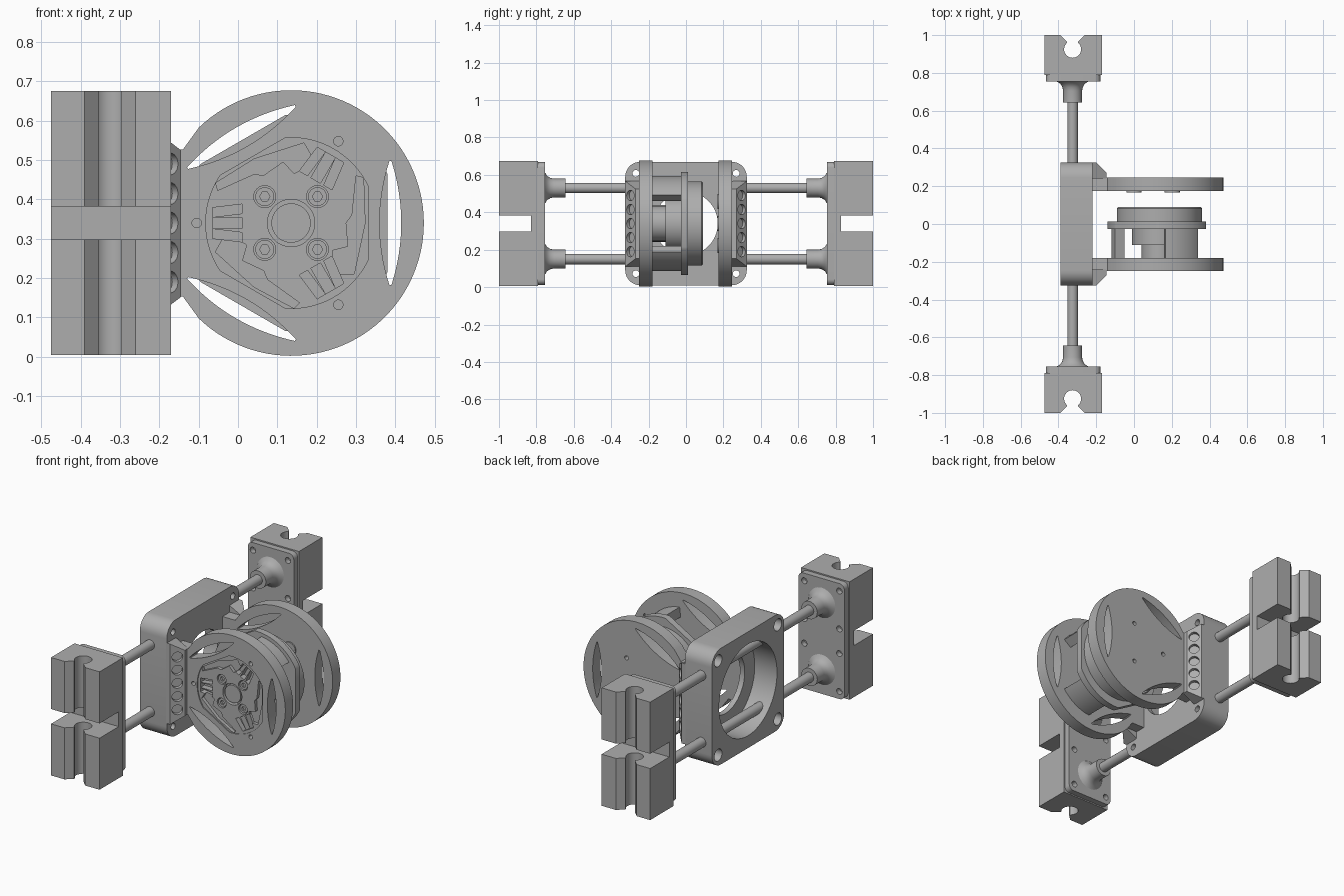
import bpy, bmesh
from math import sin, cos, pi, radians, acos
from mathutils import Vector

if "Cube" in bpy.data.objects:
    bpy.data.objects.remove(bpy.data.objects["Cube"])

grey = bpy.data.materials.new("machined_grey")
grey.use_nodes = True
colour = (0.42, 0.42, 0.42, 1)
grey.diffuse_color = colour
grey.node_tree.nodes["Principled BSDF"].inputs["Base Color"].default_value = colour

parts = []
WX, CZ = 0.135, 0.34        # wheel axis
RX = -0.325                 # rod plane


def make(name, bm):
    bmesh.ops.recalc_face_normals(bm, faces=bm.faces)
    mesh = bpy.data.meshes.new(name)
    bm.to_mesh(mesh)
    bm.free()
    mesh.materials.append(grey)
    ob = bpy.data.objects.new(name, mesh)
    bpy.context.collection.objects.link(ob)
    parts.append(ob)
    return ob


def prism(name, outlines, axis, lo, hi):
    """Extrude closed 2D outlines along an axis."""
    place = {"x": lambda a, b, c: (c, a, b),
             "y": lambda a, b, c: (a, c, b),
             "z": lambda a, b, c: (a, b, c)}[axis]
    bm = bmesh.new()
    for pts in outlines:
        low = [bm.verts.new(place(a, b, lo)) for a, b in pts]
        top = [bm.verts.new(place(a, b, hi)) for a, b in pts]
        bm.faces.new(low)
        bm.faces.new(top)
        for i in range(len(pts)):
            j = (i + 1) % len(pts)
            bm.faces.new((low[i], low[j], top[j], top[i]))
    return make(name, bm)


def cut(target, cutter):
    mod = target.modifiers.new("cut", "BOOLEAN")
    mod.operation, mod.solver, mod.object = "DIFFERENCE", "EXACT", cutter
    graph = bpy.context.evaluated_depsgraph_get()
    mesh = bpy.data.meshes.new_from_object(target.evaluated_get(graph))
    target.modifiers.clear()
    target.data = mesh
    parts.remove(cutter)
    bpy.data.objects.remove(cutter)


def circle(cx, cy, r, n=48):
    return [(cx + r * cos(2 * pi * i / n), cy + r * sin(2 * pi * i / n)) for i in range(n)]


def rect(x0, x1, y0, y1):
    return [(x0, y0), (x1, y0), (x1, y1), (x0, y1)]


def rounded(x0, x1, y0, y1, r, n=8):
    pts = []
    for k, (x, y) in enumerate([(x1 - r, y1 - r), (x0 + r, y1 - r), (x0 + r, y0 + r), (x1 - r, y0 + r)]):
        for i in range(n + 1):
            a = pi / 2 * (k + i / n)
            pts.append((x + r * cos(a), y + r * sin(a)))
    return pts


def around(pts, degrees):
    """Turn an outline about the wheel axis."""
    a = radians(degrees)
    return [(WX + x * cos(a) - z * sin(a), CZ + x * sin(a) + z * cos(a)) for x, z in pts]


def threefold(pts, start=0):
    return [around(pts, start + k * 120) for k in range(3)]


def flatted(r, d, n=20):
    """Circle with three flats at distance d."""
    a = acos(d / r)
    span = 2 * pi / 3 - 2 * a
    arc = [(r * cos(a + span * i / n), r * sin(a + span * i / n)) for i in range(n + 1)]
    return [p for turned in threefold(arc) for p in turned]


def lathe(name, profile, cx, cz, n=40):
    """Solid of revolution about y from (radius, y) points."""
    bm = bmesh.new()
    rings = [[bm.verts.new((x, y, z)) for x, z in circle(cx, cz, r, n)] for r, y in profile]
    for a, b in zip(rings, rings[1:]):
        for i in range(n):
            j = (i + 1) % n
            bm.faces.new((a[i], a[j], b[j], b[i]))
    bm.faces.new(rings[0])
    bm.faces.new(rings[-1])
    return make(name, bm)


# Motor frame: rounded block with stepped bore and corner screw holes
frame = prism("motor_frame", [rounded(-0.325, 0.325, 0.01, 0.67, 0.08)], "x", -0.39, -0.22)
cut(frame, prism("bore", [circle(0, CZ, 0.26, 72)], "x", -0.5, -0.25))
cut(frame, prism("front_opening", [circle(0, CZ, 0.17, 64)], "x", -0.3, -0.1))
corners = [(a, CZ + b) for a in (-0.268, 0.268) for b in (-0.268, 0.268)]
cut(frame, prism("screw_holes", [circle(a, b, 0.018, 20) for a, b in corners], "x", -0.5, -0.1))
cut(frame, prism("screw_sinks", [circle(a, b, 0.034, 24) for a, b in corners], "x", -0.5, -0.33))

# Guide rods through the frame
for label, z in (("lower", 0.15), ("upper", 0.53)):
    lathe(label + "_rod", [(0.028, -0.74), (0.028, 0.74)], RX, z, 28)

for s, side in ((-1, "front"), (1, "back")):
    # Rail clamp: two jaws with a keyhole groove
    hole = [(RX + 0.045 * sin(a), 0.925 - 0.045 * cos(a))
            for a in [radians(-140 + 280 * i / 28) for i in range(29)]]
    groove = hole + [(RX + 0.029, 0.965), (RX + 0.065, 1.0), (RX + 0.065, 1.05),
                     (RX - 0.065, 1.05), (RX - 0.065, 1.0), (RX - 0.029, 0.965)]
    clamp = prism(side + "_rail_clamp", [rect(-0.475, -0.17, s * 0.79, s)], "z", 0.005, 0.675)
    cut(clamp, prism("groove", [[(x, s * y) for x, y in groove]], "z", -0.1, 0.8))
    cut(clamp, prism("jaw_gap", [rect(-0.6, -0.1, 0.298, 0.382)], "y", s * 0.828, s * 1.1))
    plate = prism(side + "_clamp_plate", [rounded(-0.467, -0.178, 0.012, 0.668, 0.03)], "y", s * 0.755, s * 0.79)
    cut(plate, prism("plate_holes", [circle(RX + a, CZ + b, 0.017, 20) for a in (-0.11, 0.11)
                                     for b in (-0.285, -0.07, 0.07, 0.285)], "y", s * 0.7, s * 0.785))
    for label, z in (("lower", 0.15), ("upper", 0.53)):
        lathe(f"{side}_{label}_rod_boss", [(r, s * y) for r, y in (
            (0.05, 0.643), (0.05, 0.705), (0.054, 0.725), (0.065, 0.743), (0.088, 0.757))], RX, z)

    # Perforated bracket joining wheel plate and frame
    bracket = prism(side + "_vent_bracket", [[(-0.225, s * 0.24), (-0.145, s * 0.24), (-0.145, s * 0.27),
                                              (-0.2, s * 0.325), (-0.225, s * 0.325)]], "z", 0.152, 0.525)
    for v in bracket.data.vertices:
        if v.co.x < -0.18:
            v.co.z += 0.042 if v.co.z > CZ else -0.042
    direction = Vector((0.7, s * 0.7, 0))
    bm = bmesh.new()
    turn = direction.to_track_quat("Z", "Y").to_matrix().to_4x4()
    for k in range(-2, 3):
        turn.translation = (-0.155, s * 0.315, CZ + k * 0.075)
        bmesh.ops.create_cone(bm, cap_ends=True, segments=24, radius1=0.028, radius2=0.028,
                              depth=0.09, matrix=turn)
    cut(bracket, make("vents", bm))

# Wheel plates: disc with a mounting tab and three lens windows
rim = [(0.3375 * cos(a), 0.3375 * sin(a)) for a in [radians(-134 + 268 * i / 80) for i in range(81)]]
rim += [(-0.275, 0.187), (-0.36, 0.187), (-0.36, -0.187), (-0.275, -0.187)]
steps = [-1 + i / 8 for i in range(17)]
lens = [(0.255 + 0.025 * (1 - t * t), 0.158 * t) for t in steps]
lens += [(0.25 - 0.025 * (1 - t * t), 0.158 * t) for t in reversed(steps)]
wheel = {}
for side, lo, hi in (("front", -0.25, -0.18), ("back", 0.175, 0.245)):
    wheel[side] = prism(side + "_wheel_plate", [around(rim, 0)], "y", lo, hi)
    cut(wheel[side], prism("windows", threefold(lens), "y", lo - 0.1, hi + 0.1))
cut(wheel["back"], prism("pin_holes", threefold(circle(0.135, 0, 0.012, 16), 60), "y", 0.1, 0.3))

# Recessed face of the front plate with pockets, slots and screw seats
front = wheel["front"]
cut(front, prism("face_recess", [flatted(0.217, 0.195)], "y", -0.3, -0.244))
pocket = [(0.165, 0.12), (0.184, 0.115), (0.188, 0), (0.16, -0.13), (0.105, -0.13),
          (0.105, -0.07), (0.145, -0.06), (0.14, 0), (0.155, 0.02)]
cut(front, prism("pockets", threefold(pocket), "y", -0.3, -0.225))
slots = [[(0.125, b - h), (0.2, b * 0.75 - h), (0.2, b * 0.75 + h), (0.125, b + h)]
         for b, h in ((-0.036, 0.012), (0, 0.014), (0.036, 0.012))]
cut(front, prism("slots", [o for s in slots for o in threefold(s, 60)], "y", -0.3, -0.21))
cut(front, prism("pin_holes", threefold(circle(0.24, 0, 0.012, 16), 60), "y", -0.3, -0.1))
cut(front, prism("axle_seat", [circle(WX, CZ, 0.06)], "y", -0.3, -0.215))
seats = [(WX + a, CZ + b) for a in (-0.067, 0.067) for b in (-0.067, 0.067)]
cut(front, prism("screw_seats", [circle(x, z, 0.028, 24) for x, z in seats], "y", -0.3, -0.225))
lathe("axle", [(0.05, -0.24), (0.05, -0.1)], WX, CZ)
for i, (x, z) in enumerate(seats):
    screw = prism(f"screw_{i + 1}", [circle(x, z, 0.024, 24)], "y", -0.238, -0.2)
    cut(screw, prism("socket", [circle(x, z, 0.013, 6)], "y", -0.3, -0.222))

# Drive unit: hub, ring walls, flange and output drum
lathe("inner_hub", [(0.095, -0.185), (0.095, -0.11), (0.145, -0.11), (0.145, -0.02)], WX, CZ, 56)
angles = [radians(-23 + 46 * i / 12) for i in range(13)]
wall = [(0.255 * cos(a), 0.255 * sin(a)) for a in angles]
wall += [(0.2 * cos(a), 0.2 * sin(a)) for a in reversed(angles)]
prism("housing_walls", threefold(wall, 60), "y", -0.185, -0.02)
prism("housing_flange", [flatted(0.275, 0.245)], "y", -0.026, 0.012)
lathe("output_drum", [(0.225, 0.01), (0.225, 0.083), (0.219, 0.09)], WX, CZ, 72)
prism("plate_bosses", threefold(circle(0.135, 0, 0.04, 28), 60), "y", 0.168, 0.176)

# Smooth curved walls, keep edges crisp
bpy.ops.object.select_all(action="DESELECT")
for ob in parts:
    ob.select_set(True)
bpy.context.view_layer.objects.active = parts[0]
bpy.ops.object.shade_smooth_by_angle(angle=radians(30))
